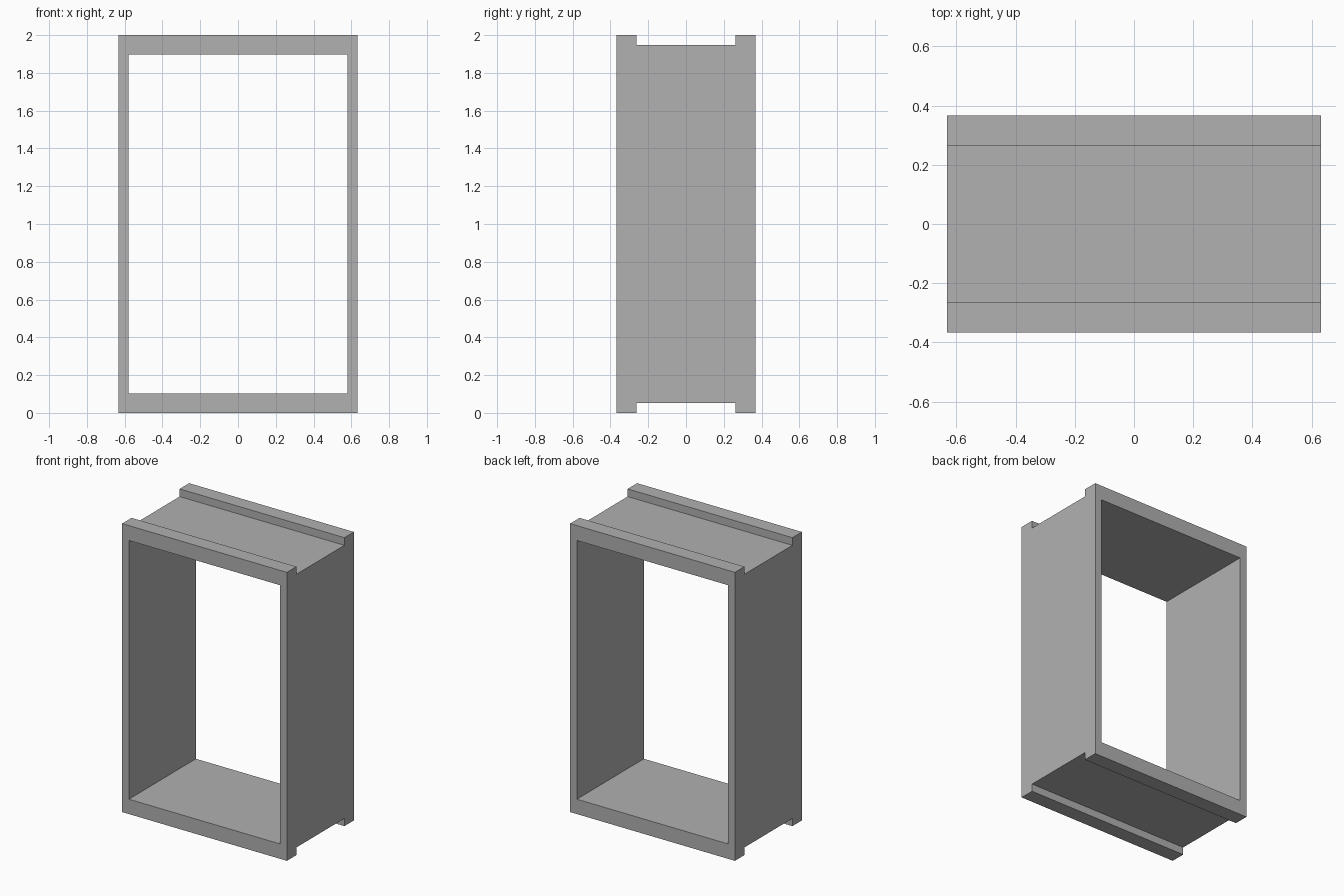
import bpy
import bmesh

HALF_W, HALF_D, HEIGHT = 0.632, 0.367, 2.0     # outer size
GROOVE_Y, GROOVE_Z = 0.263, 0.053              # shallow channel, top and bottom
OPEN_X, OPEN_Z = 0.58, 0.103                   # through opening

cube = bpy.data.objects.get("Cube")
if cube:
    bpy.data.objects.remove(cube, do_unlink=True)

grey = bpy.data.materials.new("plain_grey")
grey.use_nodes = True
colour = (0.44, 0.44, 0.44, 1)
grey.diffuse_color = colour
grey.node_tree.nodes["Principled BSDF"].inputs["Base Color"].default_value = colour


def extrude_profile(name, points, offset):
    """Make a solid by extruding a closed outline along offset."""
    bm = bmesh.new()
    face = bm.faces.new([bm.verts.new(p) for p in points])
    result = bmesh.ops.extrude_face_region(bm, geom=[face], use_keep_orig=True)
    moved = [v for v in result["geom"] if isinstance(v, bmesh.types.BMVert)]
    bmesh.ops.translate(bm, vec=offset, verts=moved)
    bmesh.ops.recalc_face_normals(bm, faces=bm.faces)
    mesh = bpy.data.meshes.new(name)
    bm.to_mesh(mesh)
    bm.free()
    mesh.materials.append(grey)
    obj = bpy.data.objects.new(name, mesh)
    bpy.context.collection.objects.link(obj)
    return obj


# Frame: the grooved side outline run across the full width
lower = [(-HALF_D, 0), (-GROOVE_Y, 0), (-GROOVE_Y, GROOVE_Z),
         (GROOVE_Y, GROOVE_Z), (GROOVE_Y, 0), (HALF_D, 0)]
outline = lower + [(y, HEIGHT - z) for y, z in reversed(lower)]
frame = extrude_profile("box_frame", [(-HALF_W, y, z) for y, z in outline],
                        (2 * HALF_W, 0, 0))

# Opening: cut straight through from front to back
corners = [(-OPEN_X, OPEN_Z), (OPEN_X, OPEN_Z),
           (OPEN_X, HEIGHT - OPEN_Z), (-OPEN_X, HEIGHT - OPEN_Z)]
cutter = extrude_profile("opening_cutter", [(x, -HALF_D - 0.1, z) for x, z in corners],
                         (0, 2 * HALF_D + 0.2, 0))
cutter.hide_render = True
cutter.hide_viewport = True

cut = frame.modifiers.new("opening", "BOOLEAN")
cut.operation = "DIFFERENCE"
cut.solver = "EXACT"
cut.object = cutter
